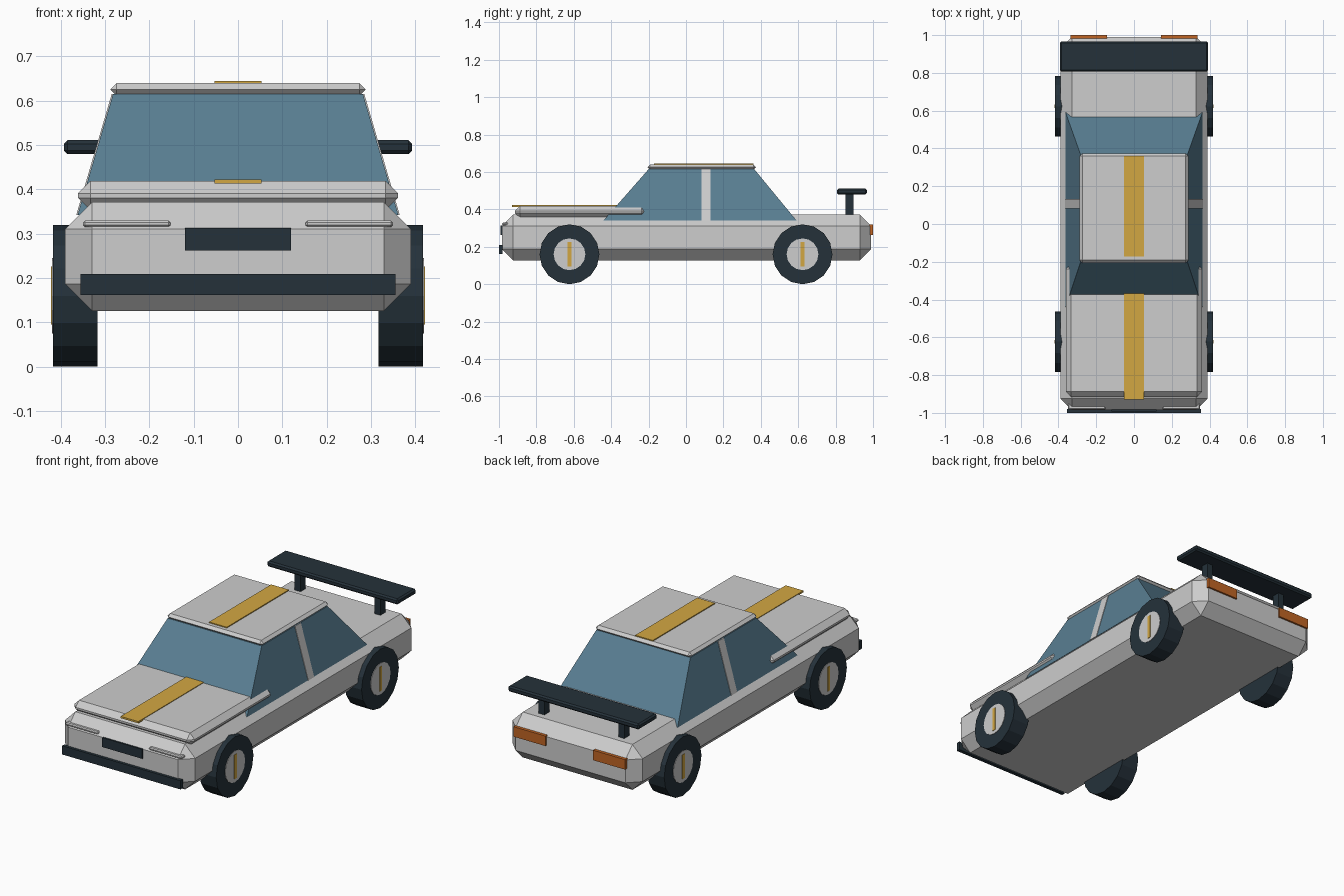
import bpy, bmesh, math
from mathutils import Matrix

if "Cube" in bpy.data.objects:
    bpy.data.objects.remove(bpy.data.objects["Cube"])


def material(name, rgb):
    m = bpy.data.materials.new(name)
    m.diffuse_color = (*rgb, 1)
    m.use_nodes = True
    m.node_tree.nodes["Principled BSDF"].inputs["Base Color"].default_value = m.diffuse_color
    return m


GREY = material("body grey", (0.61, 0.61, 0.61))
GLASS = material("blue glass", (0.10, 0.21, 0.29))
DARK = material("dark rubber", (0.018, 0.031, 0.042))
GOLD = material("gold stripe", (0.65, 0.39, 0.055))
ORANGE = material("orange light", (0.53, 0.13, 0.018))


def finish(name, bm, mat):
    bmesh.ops.recalc_face_normals(bm, faces=bm.faces)
    mesh = bpy.data.meshes.new(name)
    bm.to_mesh(mesh)
    bm.free()
    mesh.materials.append(mat)
    ob = bpy.data.objects.new(name, mesh)
    bpy.context.collection.objects.link(ob)
    return ob


def box(name, xs, ys, zs, mat, chamfer=0):
    """Box from ranges, with optional one-segment chamfer."""
    bm = bmesh.new()
    bmesh.ops.create_cube(bm, size=1)
    for v in bm.verts:
        for i, (lo, hi) in enumerate((xs, ys, zs)):
            v.co[i] = lo if v.co[i] < 0 else hi
    if chamfer:
        bmesh.ops.bevel(bm, geom=bm.edges[:], offset=chamfer, segments=1,
                        affect='EDGES', clamp_overlap=True)
    return finish(name, bm, mat)


def pair(name, xs, ys, zs, mat, chamfer=0):
    """Left and right copies of a box."""
    box(name + "_right", xs, ys, zs, mat, chamfer)
    box(name + "_left", (-xs[1], -xs[0]), ys, zs, mat, chamfer)


def frustum(name, bottom, top, mat):
    """Tapered block; each level is (x0, x1, y0, y1, z)."""
    bm = bmesh.new()
    rings = []
    for x0, x1, y0, y1, z in (bottom, top):
        rings.append([bm.verts.new(p) for p in
                      ((x0, y0, z), (x1, y0, z), (x1, y1, z), (x0, y1, z))])
    a, b = rings
    bm.faces.new(a)
    bm.faces.new(b)
    for i in range(4):
        j = (i + 1) % 4
        bm.faces.new((a[i], a[j], b[j], b[i]))
    return finish(name, bm, mat)


def disc(name, x0, x1, y, z, r, mat):
    """16-sided cylinder along x with a corner at the bottom."""
    bm = bmesh.new()
    bmesh.ops.create_cone(bm, cap_ends=True, segments=16, radius1=r,
                          radius2=r, depth=abs(x1 - x0))
    bmesh.ops.transform(bm, verts=bm.verts, matrix=Matrix.Translation(
        ((x0 + x1) / 2, y, z)) @ Matrix.Rotation(math.pi / 2, 4, 'Y'))
    return finish(name, bm, mat)


# Body, hood, cabin and roof
box("body", (-0.39, 0.39), (-0.985, 0.99), (0.126, 0.372), GREY, 0.061)
box("hood", (-0.361, 0.361), (-0.915, -0.21), (0.353, 0.419), GREY, 0.028)
frustum("cabin_glass", (-0.362, 0.362, -0.44, 0.59, 0.342),
        (-0.282, 0.282, -0.2, 0.365, 0.615), GLASS)
box("roof", (-0.288, 0.288), (-0.206, 0.374), (0.611, 0.64), GREY, 0.0143)

# Door pillars lying on the sloped side glass
for s, side in ((1, "right"), (-1, "left")):
    frustum("door_pillar_" + side,
            (s * 0.357, s * 0.365, 0.082, 0.132, 0.342),
            (s * 0.277, s * 0.285, 0.082, 0.132, 0.615), GREY)

# Stripes
box("hood_stripe", (-0.053, 0.053), (-0.93, -0.34), (0.413, 0.4225), GOLD)
box("roof_stripe", (-0.053, 0.053), (-0.172, 0.36), (0.6365, 0.645), GOLD)

# Front and rear details
box("grille", (-0.12, 0.12), (-0.992, -0.983), (0.262, 0.313), DARK)
box("front_bumper", (-0.355, 0.355), (-1.0, -0.98), (0.162, 0.209), DARK)
pair("headlight", (0.152, 0.35), (-0.983, -0.95), (0.315, 0.33), GREY, 0.005)
pair("tail_light", (0.143, 0.335), (0.98, 1.0), (0.264, 0.318), ORANGE)

# Rear wing on two posts
box("wing", (-0.393, 0.393), (0.807, 0.967), (0.48, 0.511), DARK, 0.008)
pair("wing_post", (0.222, 0.257), (0.853, 0.896), (0.36, 0.485), DARK)

# Wheels: tyre, hub and gold spoke plate
for y, end in ((-0.623, "front"), (0.623, "rear")):
    for s, side in ((1, "right"), (-1, "left")):
        tag = f"_{end}_{side}"
        disc("tyre" + tag, s * 0.317, s * 0.417, y, 0.16, 0.16, DARK)
        disc("hub" + tag, s * 0.40, s * 0.4195, y, 0.16, 0.085, GREY)
        xs = sorted((s * 0.415, s * 0.422))
        box("spoke" + tag, xs, (y - 0.01, y + 0.01), (0.095, 0.226), GOLD)
